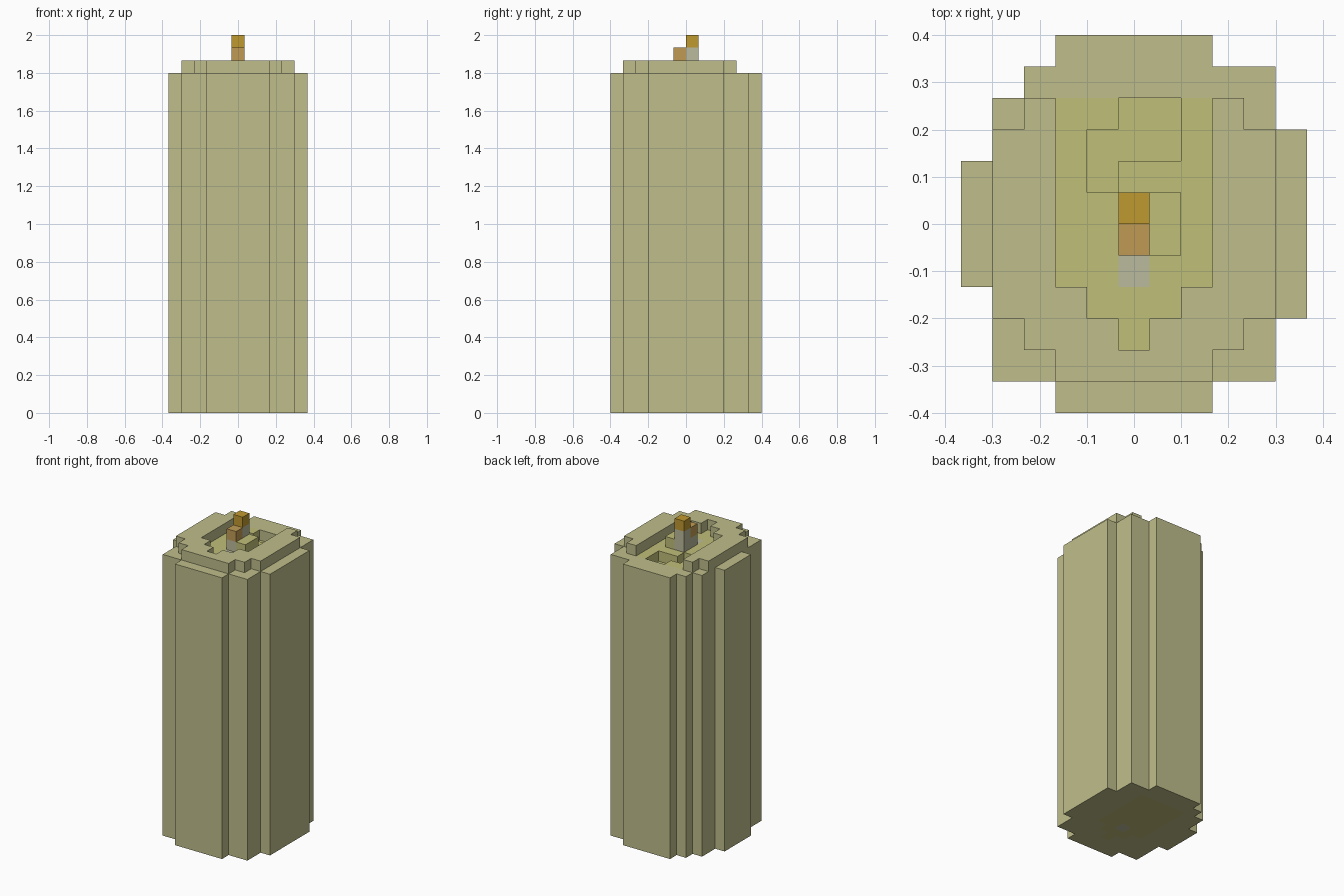
import bpy
import bmesh

if "Cube" in bpy.data.objects:
    bpy.data.objects.remove(bpy.data.objects["Cube"])

U = 1 / 15            # edge of one block
NX, NY = 11, 12       # footprint in blocks


def material(name, rgb):
    m = bpy.data.materials.new(name)
    m.use_nodes = True
    m.diffuse_color = (*rgb, 1)
    m.node_tree.nodes["Principled BSDF"].inputs["Base Color"].default_value = (*rgb, 1)
    return m


WAX = material("pale wax", (0.52, 0.515, 0.26))
MELT = material("melted wax", (0.53, 0.52, 0.19))
CORD = material("grey cord", (0.50, 0.50, 0.34))
EMBER = material("ember brown", (0.53, 0.33, 0.09))
GOLD = material("flame gold", (0.53, 0.32, 0.03))


def area(i0, i1, j0, j1):
    """Set of blocks in an inclusive rectangle."""
    return {(i, j) for i in range(i0, i1 + 1) for j in range(j0, j1 + 1)}


def blocks(name, heights, base, mats, paint=lambda c: 0):
    """Stepped solid: one column per block, walls only where a neighbour is lower."""
    bm = bmesh.new()

    def quad(points, index):
        f = bm.faces.new([bm.verts.new(((x - NX / 2) * U, (y - NY / 2) * U, z * U))
                          for x, y, z in points])
        f.material_index = index

    for (i, j), top in heights.items():
        index = paint((i, j))
        ring = [(i, j), (i + 1, j), (i + 1, j + 1), (i, j + 1)]
        quad([(x, y, top) for x, y in ring], index)
        quad([(x, y, base) for x, y in reversed(ring)], index)
        sides = [(i, j - 1), (i + 1, j), (i, j + 1), (i - 1, j)]
        for n, side in enumerate(sides):
            low = heights.get(side, base)
            if low < top:
                a, b = ring[n], ring[(n + 1) % 4]
                quad([(*a, low), (*b, low), (*b, top), (*a, top)], index)
    bmesh.ops.remove_doubles(bm, verts=bm.verts, dist=U / 100)
    mesh = bpy.data.meshes.new(name)
    bm.to_mesh(mesh)
    bm.free()
    for m in mats:
        mesh.materials.append(m)
    obj = bpy.data.objects.new(name, mesh)
    bpy.context.collection.objects.link(obj)
    return obj


# Footprints
outline = (area(3, 7, 0, 11) | area(1, 9, 1, 9) | area(2, 9, 10, 10)
           | area(10, 10, 3, 8) | area(0, 0, 4, 7))
pool = area(3, 7, 4, 9) | area(4, 6, 3, 3) | {(5, 2)}
pit = area(5, 6, 8, 9) | area(4, 4, 7, 8)
rim = (area(3, 7, 1, 1) | area(2, 8, 2, 9) | area(1, 9, 3, 8)) - pool

# Wax body with a coloured pool and a sunken pit in its top
blocks("candle_body", {c: 26 if c in pit else 27 for c in outline}, 0,
       [WAX, MELT, CORD],
       lambda c: 2 if c == (5, 4) else 1 if c in pool else 0)

# Raised rim, open at the back
blocks("candle_rim", {c: 28 for c in rim}, 27, [WAX])

# Lump of wax beside the wick
blocks("wax_lump", {c: 28 for c in area(6, 6, 5, 6)}, 27, [MELT])

# Wick and its burning tip
blocks("wick", {(5, 5): 28, (5, 6): 29}, 27, [CORD])
blocks("wick_ember", {(5, 5): 29}, 28, [EMBER])
blocks("flame_tip", {(5, 6): 30}, 29, [GOLD])
